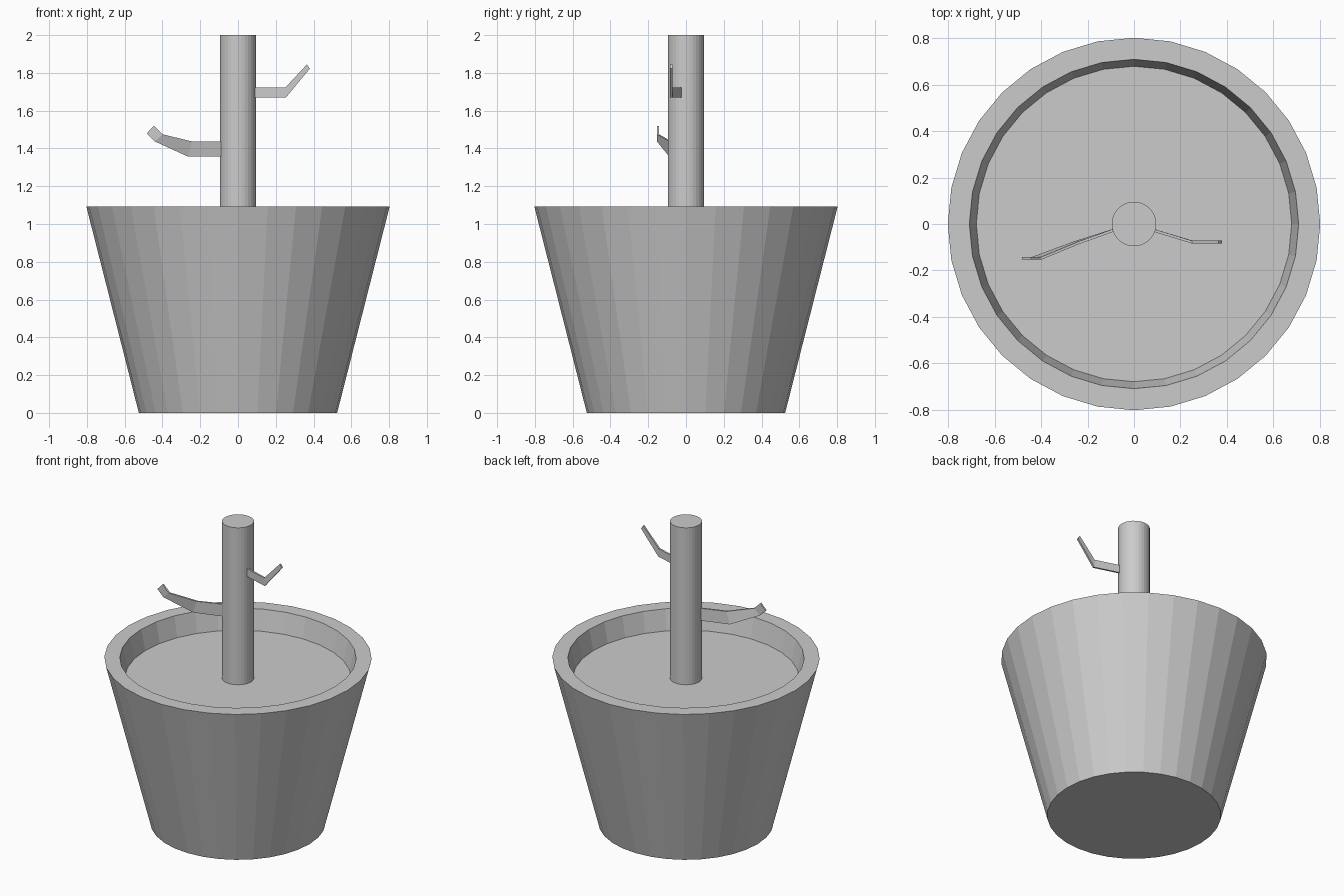
import bpy, bmesh
from math import cos, sin, pi

if "Cube" in bpy.data.objects:
    bpy.data.objects.remove(bpy.data.objects["Cube"])


def make_object(name, verts, faces):
    mesh = bpy.data.meshes.new(name)
    bm = bmesh.new()
    vs = [bm.verts.new(v) for v in verts]
    for f in faces:
        bm.faces.new([vs[i] for i in f])
    bmesh.ops.recalc_face_normals(bm, faces=bm.faces)
    bm.to_mesh(mesh)
    bm.free()
    obj = bpy.data.objects.new(name, mesh)
    bpy.context.collection.objects.link(obj)
    return obj


def lathe(name, profile, sides):
    """Revolve (radius, z) points around z and cap both ends."""
    verts = [(r * cos(2 * pi * i / sides), r * sin(2 * pi * i / sides), z)
             for r, z in profile for i in range(sides)]
    faces = [(k * sides + i, k * sides + (i + 1) % sides,
              (k + 1) * sides + (i + 1) % sides, (k + 1) * sides + i)
             for k in range(len(profile) - 1) for i in range(sides)]
    last = (len(profile) - 1) * sides
    faces += [tuple(range(sides)), tuple(range(last, last + sides))]
    return make_object(name, verts, faces)


def branch(name, sections, thickness=0.012):
    """Thin bent strip; each section is (low x, low z, high x, high z, y)."""
    h = thickness / 2
    verts = []
    for x0, z0, x1, z1, y in sections:
        verts += [(x0, y - h, z0), (x0, y + h, z0), (x1, y + h, z1), (x1, y - h, z1)]
    faces = [(4 * k + i, 4 * k + (i + 1) % 4, 4 * k + 4 + (i + 1) % 4, 4 * k + 4 + i)
             for k in range(len(sections) - 1) for i in range(4)]
    n = 4 * (len(sections) - 1)
    faces += [(0, 1, 2, 3), (n, n + 1, n + 2, n + 3)]
    return make_object(name, verts, faces)


# Tapered pot with flat rim, inner lip and the soil surface closing it
lathe("pot", [(0.525, 0), (0.803, 1.093), (0.71, 1.093), (0.68, 0.96)], 32)

# Trunk, smooth around the side with a sharp top edge
trunk = lathe("trunk", [(0.096, 0.955), (0.096, 2.0)], 32)

# Short upper branch on the right
branch("right_branch", [(0.08, 1.67, 0.08, 1.722, -0.026),
                        (0.254, 1.67, 0.25, 1.722, -0.078),
                        (0.38, 1.822, 0.365, 1.845, -0.078)])

# Longer lower branch on the left
branch("left_branch", [(-0.08, 1.357, -0.08, 1.438, -0.024),
                       (-0.265, 1.357, -0.243, 1.437, -0.083),
                       (-0.44, 1.437, -0.40, 1.475, -0.148),
                       (-0.483, 1.48, -0.445, 1.52, -0.148)])
